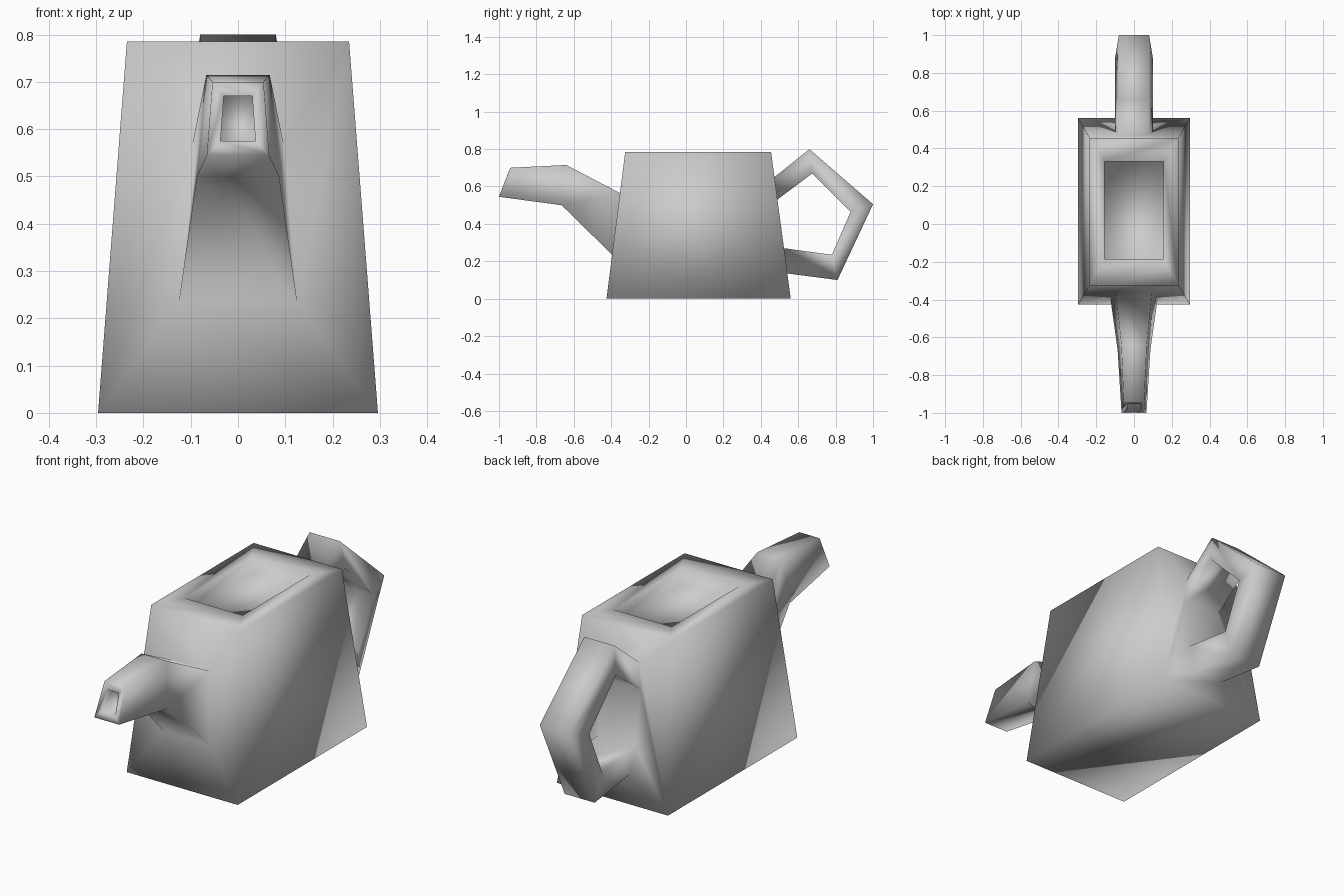
import bpy
import bmesh

cube = bpy.data.objects.get("Cube")
if cube:
    bpy.data.objects.remove(cube, do_unlink=True)

grey = bpy.data.materials.new("plain_grey")
grey.use_nodes = True
colour = (0.6, 0.6, 0.6, 1)
grey.diffuse_color = colour
grey.node_tree.nodes["Principled BSDF"].inputs["Base Color"].default_value = colour

bm = bmesh.new()


def section(y1, z1, w1, y2, z2, w2):
    """Four-sided loop from two mirrored pairs of corners."""
    return [bm.verts.new(p) for p in
            ((-w1, y1, z1), (w1, y1, z1), (w2, y2, z2), (-w2, y2, z2))]


def bridge(a, b):
    for i in range(4):
        j = (i + 1) % 4
        bm.faces.new((a[i], a[j], b[j], b[i]))


def tube(sections):
    for a, b in zip(sections, sections[1:]):
        bridge(a, b)


# Tapered body: corner loops run front, then back
base = section(-0.425, 0, 0.296, 0.56, 0, 0.296)
top = section(-0.325, 0.785, 0.235, 0.455, 0.785, 0.235)
bm.faces.new(base)
for i in (1, 3):
    j = (i + 1) % 4
    bm.faces.new((base[i], base[j], top[j], top[i]))

# Filling opening: flat rim and recessed floor
rim = section(-0.185, 0.785, 0.155, 0.33, 0.785, 0.155)
floor = section(-0.185, 0.715, 0.155, 0.33, 0.715, 0.155)
tube([top, rim, floor])
bm.faces.new(floor)

# Spout growing out of the front wall, with a recessed mouth
spout = [section(*s) for s in (
    (-0.353, 0.565, 0.097, -0.395, 0.235, 0.125),
    (-0.64, 0.715, 0.067, -0.665, 0.5, 0.087),
    (-0.94, 0.7, 0.054, -1.0, 0.545, 0.066),
    (-0.952, 0.67, 0.03, -0.988, 0.575, 0.037),
    (-0.892, 0.67, 0.03, -0.928, 0.575, 0.037))]
tube([[top[0], top[1], base[1], base[0]]] + spout)
bm.faces.new(spout[-1])

# Five-sided handle: each station has a narrow outer and a wide inner edge
outer = [(0.473, 0.65), (0.66, 0.8), (1.0, 0.505), (0.81, 0.1), (0.542, 0.135)]
inner = [(0.489, 0.53), (0.675, 0.67), (0.88, 0.465), (0.78, 0.235), (0.524, 0.27)]
handle = [section(*o, 0.08, *i, 0.1) for o, i in zip(outer, inner)]
tube(handle)

# Back wall around the two handle roots
up, low = handle[0], handle[-1]
bm.faces.new((top[3], top[2], up[1], up[0]))
bm.faces.new((up[3], up[2], low[2], low[3]))
bm.faces.new((low[0], low[1], base[2], base[3]))
bm.faces.new((top[3], up[0], up[3], low[3], low[0], base[3]))
bm.faces.new((top[2], up[1], up[2], low[2], low[1], base[2]))

# One welded, fully smooth-shaded shell
bmesh.ops.recalc_face_normals(bm, faces=bm.faces[:])
for face in bm.faces:
    face.smooth = True
mesh = bpy.data.meshes.new("watering_can")
bm.to_mesh(mesh)
bm.free()
mesh.materials.append(grey)
can = bpy.data.objects.new("watering_can", mesh)
bpy.context.collection.objects.link(can)
